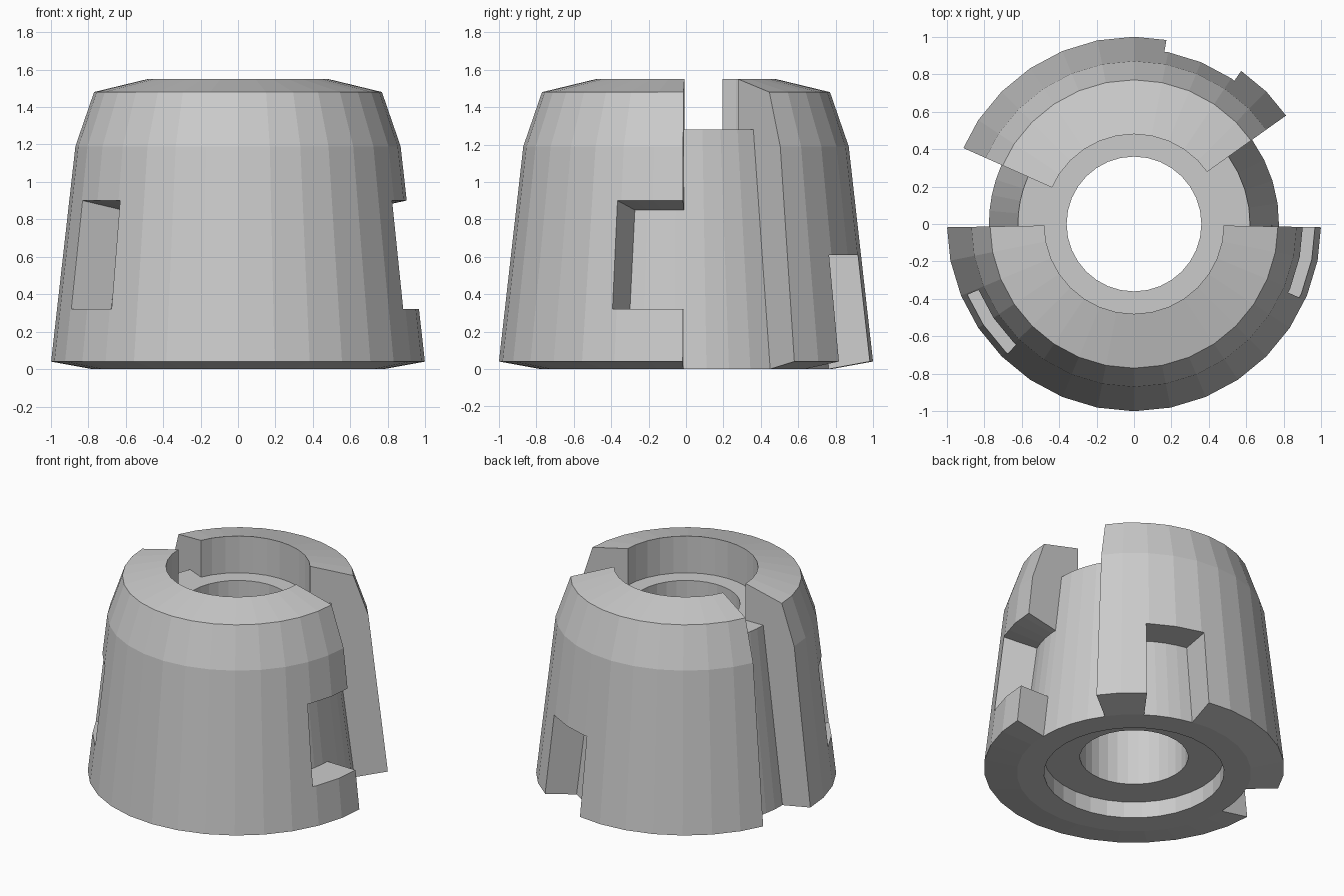
import bpy, bmesh, math

if "Cube" in bpy.data.objects:
    bpy.data.objects.remove(bpy.data.objects["Cube"])

def sweep(name, profile, start=0.0, end=360.0, steps=32):
    """Solid made by turning a closed (r, z) profile from start to end degrees."""
    full = abs(end - start - 360) < 1e-6
    bm = bmesh.new()
    rings = []
    for i in range(steps if full else steps + 1):
        a = math.radians(start + (end - start) * i / steps)
        rings.append([bm.verts.new((r * math.cos(a), r * math.sin(a), z)) for r, z in profile])
    n = len(profile)
    for i in range(steps):
        p, q = rings[i], rings[(i + 1) % len(rings)]
        for j in range(n):
            k = (j + 1) % n
            bm.faces.new((p[j], q[j], q[k], p[k]))
    if not full:
        bm.faces.new(rings[0])
        bm.faces.new(rings[-1][::-1])
    bmesh.ops.recalc_face_normals(bm, faces=bm.faces)
    me = bpy.data.meshes.new(name)
    bm.to_mesh(me)
    bm.free()
    ob = bpy.data.objects.new(name, me)
    bpy.context.collection.objects.link(ob)
    return ob

def floor_r(z):
    """Radius of the sloping slot floor at height z."""
    return 0.775 - 0.121 * z

# Tapered collar with stepped bore and a recess underneath
body = sweep("locking_collar", [
    (0.36, 0.12), (0.60, 0.12), (0.60, 0.0), (0.78, 0.0), (1.0, 0.04),
    (0.87, 1.19), (0.77, 1.48), (0.48, 1.55), (0.48, 1.28), (0.36, 1.28)])

def channel():
    """Full-height slot that opens into the bore near the top."""
    return [(floor_r(-0.1), -0.1), (1.2, -0.1), (1.2, 1.7), (0.42, 1.7),
            (0.42, 1.2805), (floor_r(1.2805), 1.2805)]

def pocket(z0, z1, drop=0.05):
    """Slot of limited height; its roof dips slightly inwards."""
    return [(floor_r(z0), z0), (1.2, z0), (1.2, z1 + drop), (0.90, z1),
            (floor_r(z1 - drop), z1 - drop)]

# Slots: two channels, side branch, front window, rear entry notch
cuts = [
    ("right_channel", channel(), -1.0, 35.5),
    ("left_channel", channel(), 156.0, 181.0),
    ("side_branch", pocket(0.32, 0.90), -24.0, 1.5),
    ("front_window", pocket(0.32, 0.90), 203.0, 225.7),
    ("rear_notch", pocket(-0.1, 0.61, 0.0), 55.0, 80.0),
]
for name, profile, a, b in cuts:
    cutter = sweep(name + "_cutter", profile, a, b, 4)
    cutter.hide_render = True
    cutter.hide_set(True)
    mod = body.modifiers.new(name, 'BOOLEAN')
    mod.operation = 'DIFFERENCE'
    mod.solver = 'EXACT'
    mod.object = cutter

# Bake the cuts and remove the helpers
dg = bpy.context.evaluated_depsgraph_get()
body.data = bpy.data.meshes.new_from_object(body.evaluated_get(dg))
body.modifiers.clear()
for ob in [o for o in bpy.data.objects if o.name.endswith("_cutter")]:
    bpy.data.objects.remove(ob)
